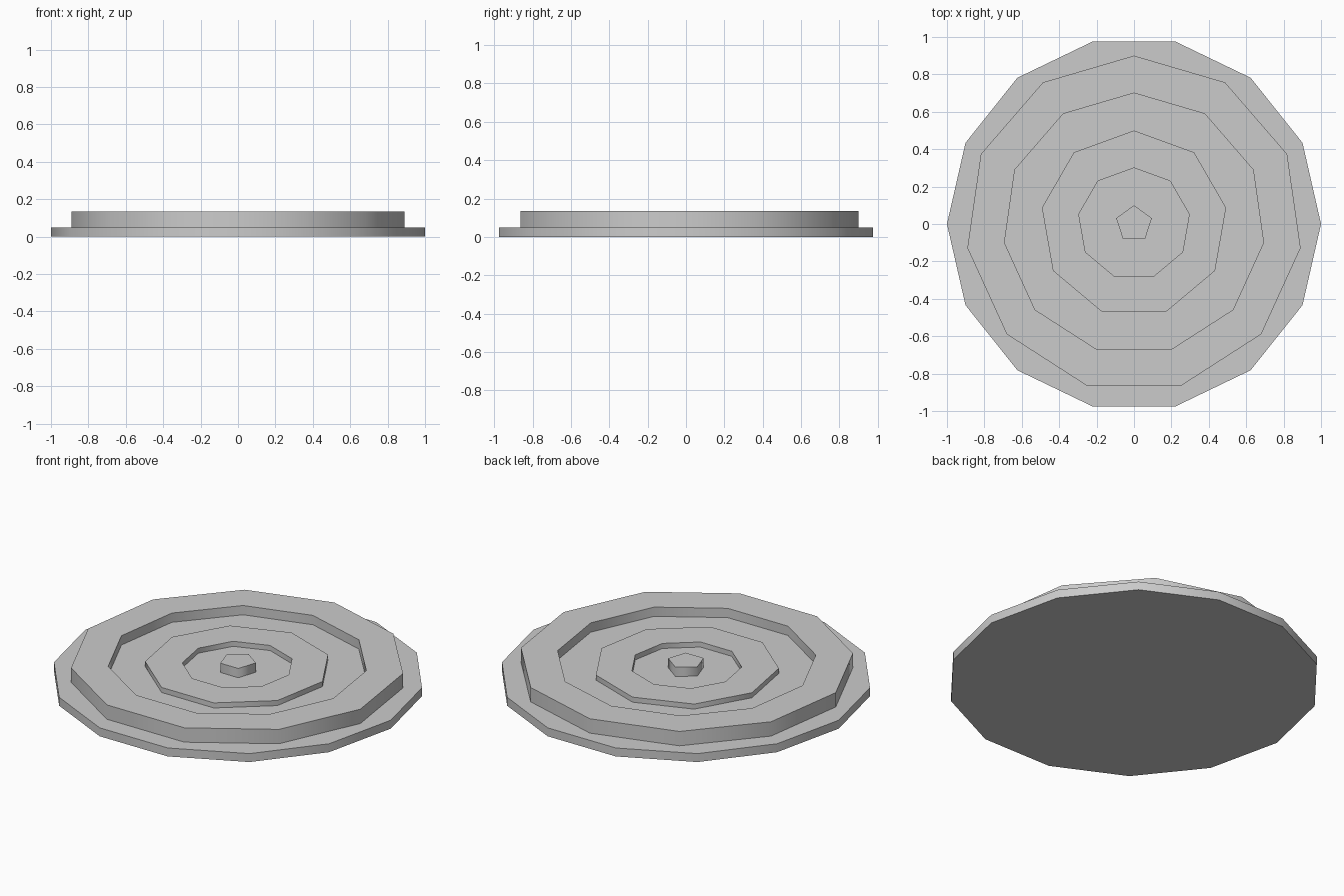
import bpy
import bmesh
from math import cos, sin, pi, radians

if "Cube" in bpy.data.objects:
    bpy.data.objects.remove(bpy.data.objects["Cube"])

# Profile of the stepped disc from the underside in: (sides, radius, height)
PROFILE = [
    (14, 1.0, 0.0), (14, 1.0, 0.05),      # base plate
    (11, 0.9, 0.05), (11, 0.9, 0.135),    # outer ring
    (11, 0.7, 0.135), (11, 0.7, 0.08),    # drop to recessed floor
    (9, 0.5, 0.08), (9, 0.5, 0.11),       # middle ring
    (9, 0.3, 0.11), (9, 0.3, 0.08),       # drop to recessed floor
    (5, 0.1, 0.08), (5, 0.1, 0.135),      # centre stud
]

bm = bmesh.new()


def polygon_loop(sides, radius, z):
    start = 0 if sides == 14 else pi / 2
    angles = [start + 2 * pi * i / sides for i in range(sides)]
    verts = [bm.verts.new((radius * cos(a), radius * sin(a), z)) for a in angles]
    edges = [bm.edges.new((verts[i - 1], verts[i])) for i in range(sides)]
    return verts, edges


loops = [polygon_loop(*p) for p in PROFILE]

for (va, ea), (vb, eb) in zip(loops, loops[1:]):
    if len(va) == len(vb):
        # Walls and ring tops
        for i in range(len(va)):
            bm.faces.new((va[i - 1], va[i], vb[i], vb[i - 1]))
    else:
        # Flat floors between polygons with different side counts
        bmesh.ops.triangle_fill(bm, edges=ea + eb, use_beauty=True,
                                use_dissolve=False, normal=(0, 0, 1))

# Underside and top of the centre stud
bm.faces.new(list(reversed(loops[0][0])))
bm.faces.new(loops[-1][0])
bmesh.ops.recalc_face_normals(bm, faces=bm.faces[:])

mesh = bpy.data.meshes.new("stepped_disc")
bm.to_mesh(mesh)
bm.free()
disc = bpy.data.objects.new("stepped_disc", mesh)
bpy.context.collection.objects.link(disc)

# Walls shade smoothly, the steps stay sharp
bpy.context.view_layer.objects.active = disc
disc.select_set(True)
bpy.ops.object.shade_smooth_by_angle(angle=radians(80))
